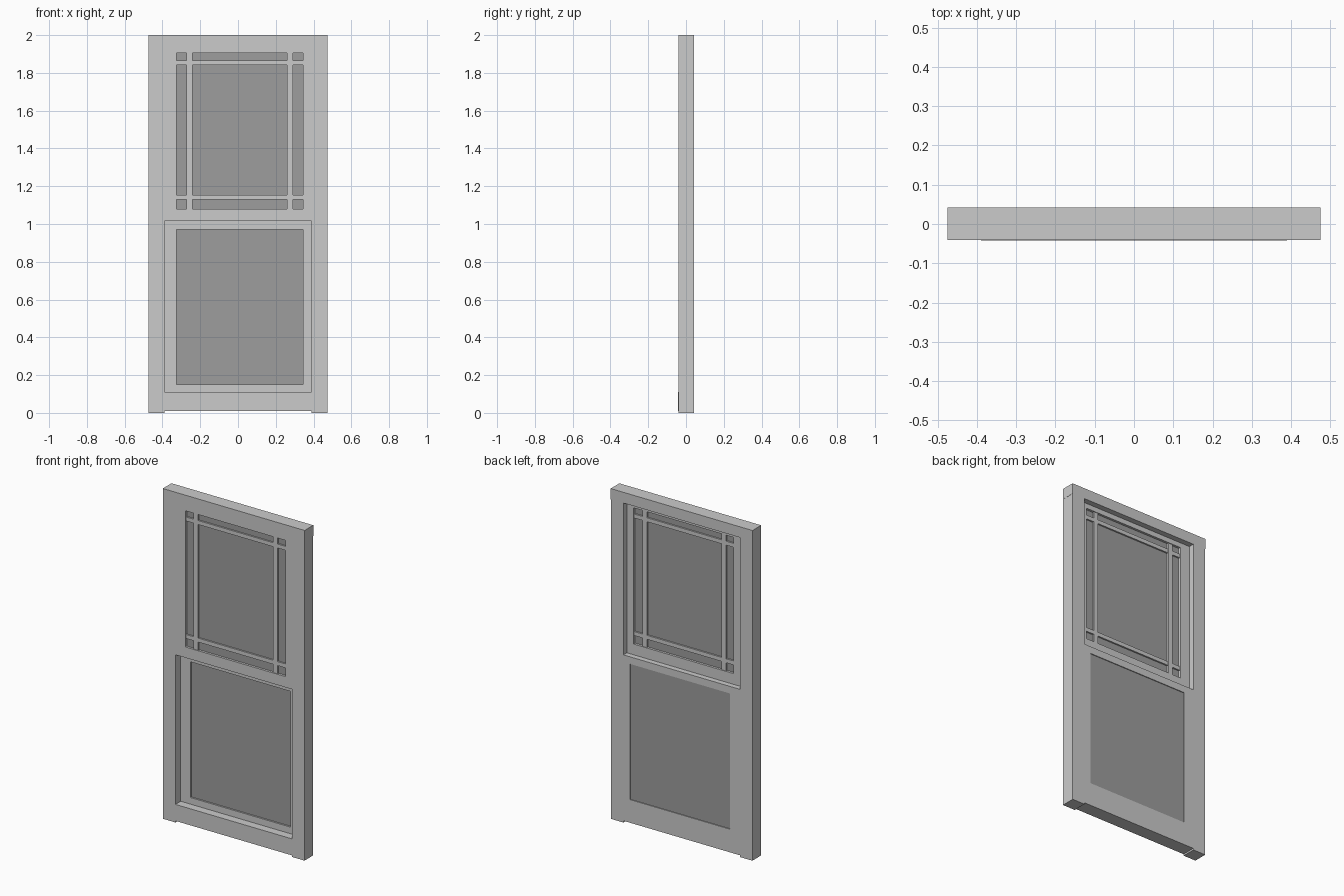
import bpy

if "Cube" in bpy.data.objects:
    bpy.data.objects.remove(bpy.data.objects["Cube"])

glass_mat = bpy.data.materials.new("dark_glass")
glass_mat.diffuse_color = (0.34, 0.34, 0.34, 1)
glass_mat.use_nodes = True
glass_mat.node_tree.nodes["Principled BSDF"].inputs["Base Color"].default_value = glass_mat.diffuse_color


def box(name, x0, x1, y0, y1, z0, z1, mat=None):
    bpy.ops.mesh.primitive_cube_add(size=1)
    ob = bpy.context.object
    ob.name = name
    ob.scale = (x1 - x0, y1 - y0, z1 - z0)
    ob.location = ((x0 + x1) / 2, (y0 + y1) / 2, (z0 + z1) / 2)
    bpy.ops.object.transform_apply(location=True, rotation=True, scale=True)
    if mat:
        ob.data.materials.append(mat)
    return ob


# Opening limits and (slightly off-centre) glass limits
IN = 0.39
GX0, GX1 = -0.325, 0.345


def sash(name, y0, y1, z0, z1, gz0, gz1, gy0, gy1):
    """Two stiles, two rails and a pane of glass."""
    box(name + "_left_stile", -IN, GX0, y0, y1, z0, z1)
    box(name + "_right_stile", GX1, IN, y0, y1, z0, z1)
    box(name + "_bottom_rail", GX0, GX1, y0, y1, z0, gz0)
    box(name + "_top_rail", GX0, GX1, y0, y1, gz1, z1)
    box(name + "_glass", GX0, GX1, gy0, gy1, gz0, gz1, glass_mat)


# Outer frame
box("left_jamb", -0.474, -IN, -0.041, 0.042, 0, 1.935)
box("right_jamb", IN, 0.474, -0.041, 0.042, 0, 1.935)
box("head", -0.475, 0.475, -0.041, 0.042, 1.935, 2)
box("sill", -IN, IN, -0.042, 0.041, 0.01, 0.11)

# Upper sash sits at the front, lower sash at the back
sash("upper_sash", -0.040, 0.008, 1.015, 1.935, 1.08, 1.905, -0.026, -0.006)
sash("lower_sash", 0.008, 0.041, 0.11, 1.015, 0.15, 0.972, 0.018, 0.036)

# Muntin grille on the upper sash, showing on both sides of the glass
for side, x in (("left", -0.257), ("right", 0.275)):
    box(side + "_muntin", x - 0.015, x + 0.015, -0.036, 0.004, 1.08, 1.905)
for level, z in (("bottom", 1.142), ("top", 1.854)):
    box(level + "_muntin", GX0, GX1, -0.0355, 0.0035, z - 0.012, z + 0.012)
